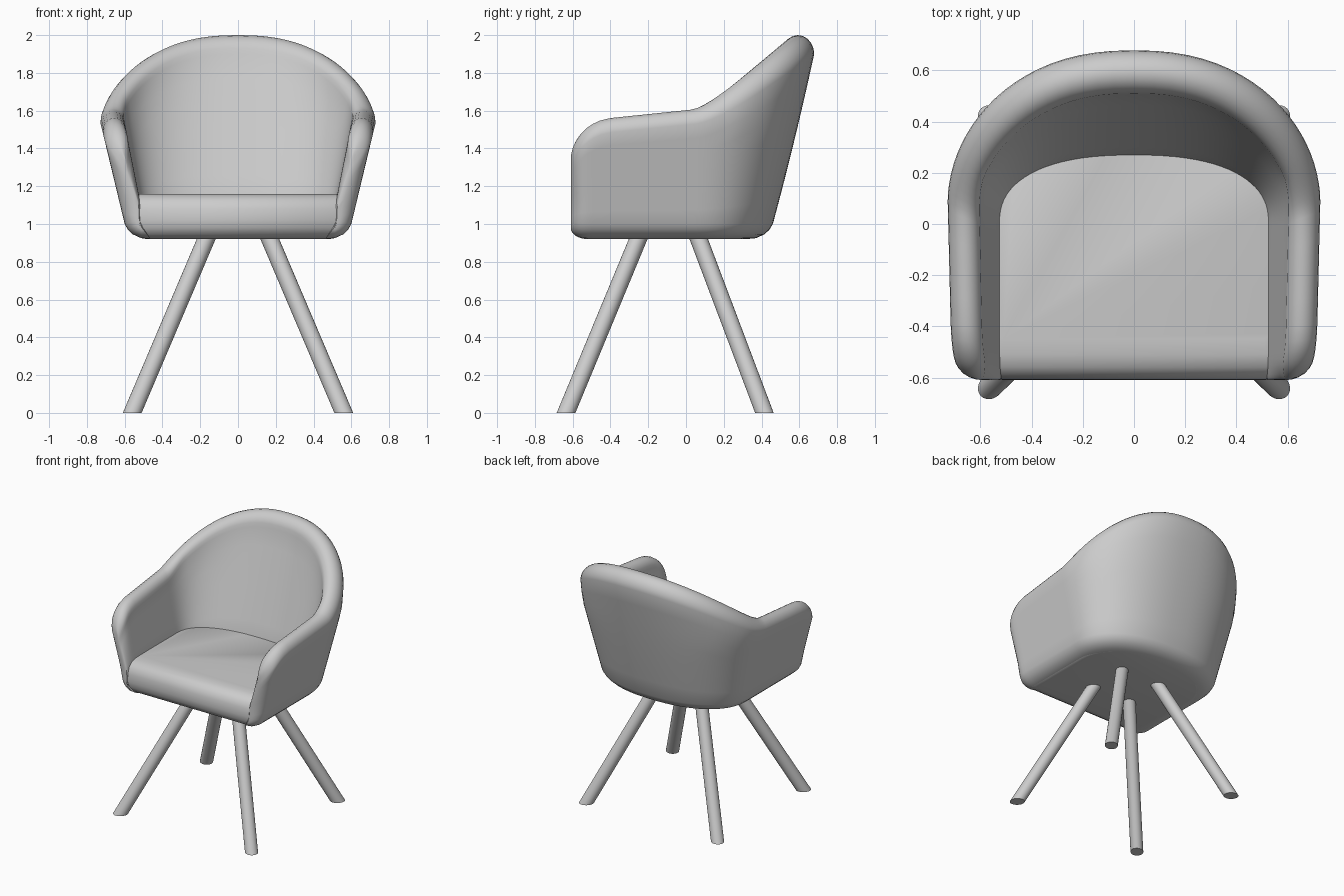
import bpy, bmesh, math
from mathutils import Vector

cube = bpy.data.objects.get("Cube")
if cube:
    bpy.data.objects.remove(cube, do_unlink=True)

grey = bpy.data.materials.new("soft_grey")
grey.use_nodes = True
colour = (0.6, 0.6, 0.6, 1)
grey.diffuse_color = colour
grey.node_tree.nodes["Principled BSDF"].inputs["Base Color"].default_value = colour

FRONT = -0.61
STRAIGHT = 0.66


def clamp(v):
    return max(0.0, min(1.0, v))


def quarter(v):
    """Quarter-circle ease from 0 to 1."""
    return math.sqrt(1 - (1 - clamp(v)) ** 2)


def loft(name, rings, caps=False, angle=50):
    """Skin closed rings of points into one smooth object."""
    bm = bmesh.new()
    rows = [[bm.verts.new(p) for p in ring] for ring in rings]
    n = len(rows[0])
    for a, b in zip(rows, rows[1:]):
        for i in range(n):
            j = (i + 1) % n
            bm.faces.new((a[i], a[j], b[j], b[i]))
    if caps:
        bm.faces.new(rows[0])
        bm.faces.new(rows[-1])
    bmesh.ops.remove_doubles(bm, verts=bm.verts, dist=0.0005)
    bmesh.ops.recalc_face_normals(bm, faces=bm.faces)
    mesh = bpy.data.meshes.new(name)
    bm.to_mesh(mesh)
    bm.free()
    mesh.materials.append(grey)
    obj = bpy.data.objects.new(name, mesh)
    bpy.context.collection.objects.link(obj)
    bpy.ops.object.select_all(action='DESELECT')
    obj.select_set(True)
    bpy.context.view_layer.objects.active = obj
    bpy.ops.object.shade_smooth_by_angle(angle=math.radians(angle))
    return obj


def plan(d, t, width, back, start, power):
    """Point on a U-shaped plan: straight side, then a rounded back."""
    if t <= 0:
        return Vector((width, FRONT + d / STRAIGHT * (start - FRONT), 0))
    e = 2 / power
    return Vector((width * max(math.cos(t), 0) ** e,
                   start + (back - start) * math.sin(t) ** e, 0))


def outer(d, t, z, inset):
    width = min(0.60 + 0.24 * (z - 1), 0.73) - inset
    back = 0.46 + 0.27 * (z - 1) - 0.03 * (z - 1) ** 2 - inset
    return plan(d, t, width, back, 0.05, 2.3)


def inner(d, t, z):
    rise = max(z, 1.1) - 1.13
    return plan(d, t, min(0.52 + 0.2 * rise, 0.62), 0.26 + 0.32 * rise, 0.0, 2.4)


def shell_section(d, t):
    """Closed section through the wall: underside, outside, rim, inside."""
    taper = quarter(d / 0.09)
    if t > 0:
        top = 1.605 + 0.395 * math.sin(t) ** 1.25
    else:
        top = 1.605 + 0.1 * (d - STRAIGHT) - 0.2 * (1 - quarter(d / 0.22))
    rim = 0.075 + 0.025 * math.sin(t)
    shoulder = top - rim
    pts = [(0.92, 1, 0.12), (0.925, 1, 0.07), (0.945, 1, 0.03), (0.97, 1, 0.01)]
    pts += [(1 + (shoulder - 1) * i / 7, 1, 0) for i in range(7)]
    for i in range(11):
        a = math.pi * i / 10
        pts.append((shoulder + rim * math.sin(a), 0.5 + 0.5 * math.cos(a), 0))
    pts += [(shoulder + (1.0 - shoulder) * i / 7, 0, 0) for i in range(1, 8)]
    ring = []
    for z, k, inset in pts:
        pivot = 0.1 + 0.4 * clamp((z - 1.1) / 0.3)
        k = pivot + (k - pivot) * taper
        # the rim is widened at shoulder height so it rounds over evenly
        h = min(z, shoulder)
        p = inner(d, t, h).lerp(outer(d, t, h, inset), k)
        p.z = z + 0.06 * (1 - taper) * clamp((1.05 - z) / 0.13)
        ring.append(p)
    return ring


# Wraparound shell with arms and back
stations = [(d, 0) for d in (0, .003, .011, .025, .045, .065, .09, .12, .16, .22, .33, .44, .55, .66)]
stations += [(STRAIGHT, math.pi / 2 * (i / 22) ** 1.15) for i in range(1, 23)]
half = [shell_section(d, t) for d, t in stations]
mirrored = [[Vector((-p.x, p.y, p.z)) for p in ring] for ring in half[-2::-1]]
loft("shell", half + mirrored)


# Seat cushion with a rolled front edge
def seat_ring(z, width, back, front_inset):
    side = [plan(0, 0, width - 0.03, back, 0, 2.4), plan(0.03, 0, width, back, 0, 2.4)]
    side += [plan(0.3, 0, width, back, 0, 2.4)]
    side += [plan(STRAIGHT, math.pi / 2 * i / 14, width, back, 0, 2.4) for i in range(15)]
    pts = side + [Vector((-p.x, p.y, 0)) for p in side[-2::-1]]
    ring = []
    for p in pts:
        y = p.y + front_inset * clamp((0.1 - p.y) / 0.7)
        ring.append(Vector((p.x, y, z)))
    return ring


levels = [(0.92, 0.48, 0.33, 0.10), (0.925, 0.51, 0.35, 0.06), (0.945, 0.53, 0.35, 0.025),
          (0.98, 0.54, 0.35, 0.005), (1.02, 0.545, 0.34, 0), (1.08, 0.545, 0.33, 0.003),
          (1.12, 0.545, 0.32, 0.02), (1.145, 0.545, 0.31, 0.05), (1.158, 0.545, 0.31, 0.1),
          (1.16, 0.54, 0.31, 0.16)]
loft("seat", [seat_ring(*lv) for lv in levels], caps=True)


# Splayed round legs, cut level at the floor
def leg(name, foot, head, radius=0.046, sides=24):
    axis = (head - foot).normalized()
    u = axis.orthogonal().normalized()
    v = axis.cross(u)
    rings = []
    for c in (foot, head):
        ring = []
        for i in range(sides):
            a = math.tau * i / sides
            o = (u * math.cos(a) + v * math.sin(a)) * radius
            ring.append(c + o - axis * (o.z / axis.z))
        rings.append(ring)
    loft(name, rings, caps=True, angle=35)


for side, sx in (("left", 1), ("right", -1)):
    for end, foot_y, head_y in (("front", -0.635, -0.245), ("back", 0.415, 0.06)):
        leg(f"{end}_{side}_leg", Vector((sx * 0.56, foot_y, 0)),
            Vector((sx * 0.16, head_y, 0.94)))
